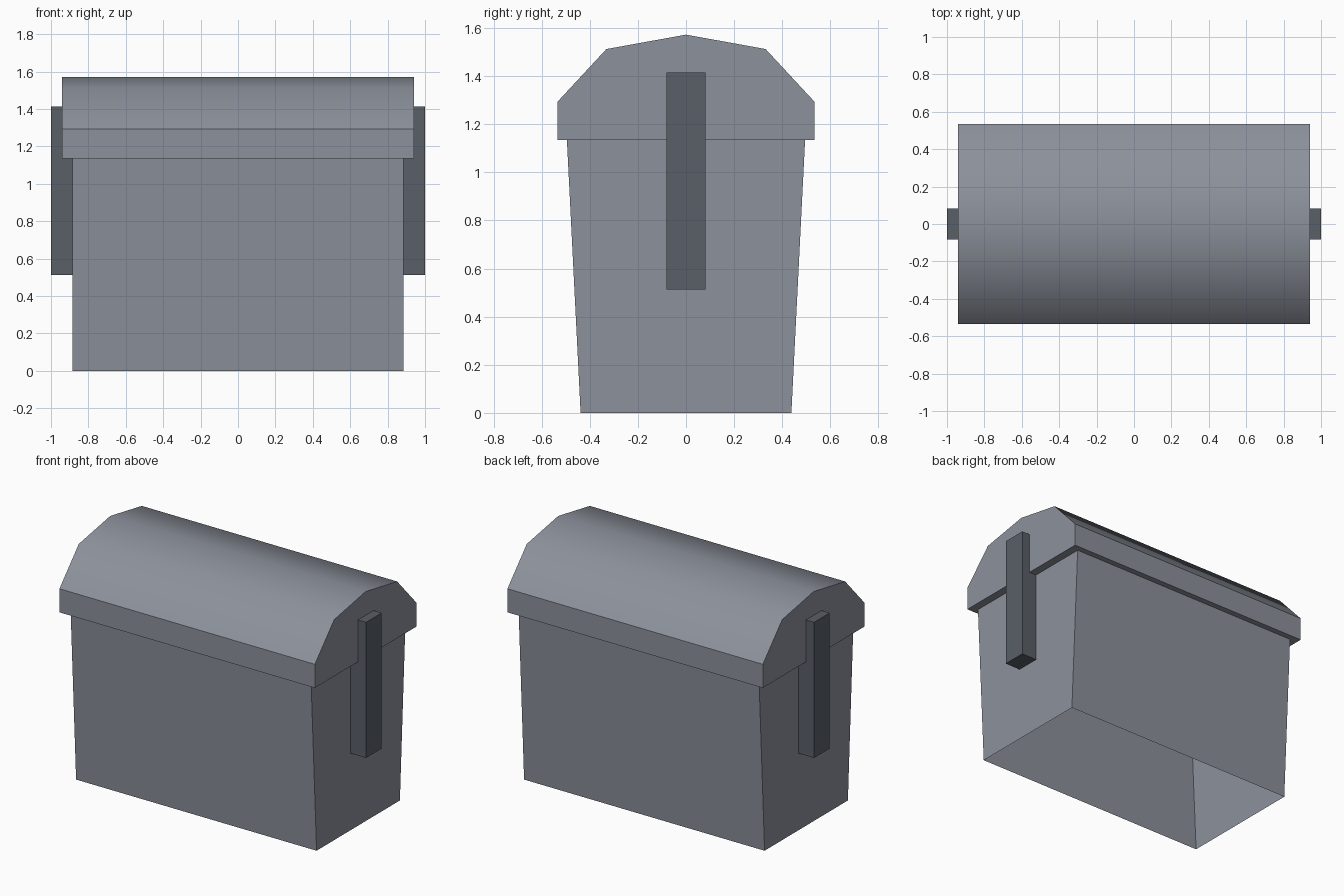
import bpy, bmesh, math

if "Cube" in bpy.data.objects:
    bpy.data.objects.remove(bpy.data.objects["Cube"])


def material(name, rgb):
    m = bpy.data.materials.new(name)
    m.diffuse_color = (*rgb, 1.0)
    m.use_nodes = True
    m.node_tree.nodes["Principled BSDF"].inputs["Base Color"].default_value = m.diffuse_color
    return m


GREY = material("blue_grey", (0.262, 0.283, 0.328))
DARK = material("dark_grey", (0.100, 0.114, 0.136))


def finish(bm, name, mat, smooth=False):
    bmesh.ops.recalc_face_normals(bm, faces=bm.faces)
    mesh = bpy.data.meshes.new(name)
    bm.to_mesh(mesh)
    bm.free()
    mesh.materials.append(mat)
    ob = bpy.data.objects.new(name, mesh)
    bpy.context.collection.objects.link(ob)
    if smooth:
        bpy.context.view_layer.objects.active = ob
        ob.select_set(True)
        bpy.ops.object.shade_smooth_by_angle(angle=math.radians(40))
        ob.select_set(False)
    return ob


def ring(bm, hx, hy, z):
    return [bm.verts.new((sx * hx, sy * hy, z))
            for sx, sy in ((-1, -1), (1, -1), (1, 1), (-1, 1))]


def bridge(bm, a, b):
    for i in range(len(a)):
        j = (i + 1) % len(a)
        bm.faces.new((a[i], a[j], b[j], b[i]))


BODY_X, BODY_Y, RIM_Z = 0.885, 0.495, 1.135
LID_X, LID_Y = 0.94, 0.535

# Body: four tapered walls, open underneath, with the ledge under the lid
bm = bmesh.new()
bottom = ring(bm, BODY_X, 0.438, 0.0)
top = ring(bm, BODY_X, BODY_Y, RIM_Z)
bridge(bm, bottom, top)
bridge(bm, top, ring(bm, LID_X, LID_Y, RIM_Z))
finish(bm, "body", GREY)

# Lid: faceted arch profile run along x, open towards the body
half = [(LID_Y, RIM_Z), (LID_Y, 1.292), (0.331, 1.512)]
profile = [(-y, z) for y, z in half] + [(0, 1.572)] + half[::-1]
bm = bmesh.new()
left, right = ([bm.verts.new((s * LID_X, y, z)) for y, z in profile]
               for s in (-1, 1))
for i in range(len(profile) - 1):
    bm.faces.new((left[i], left[i + 1], right[i + 1], right[i]))
bm.faces.new(left)
bm.faces.new(right)
finish(bm, "lid", GREY, smooth=True)

# Handles: an upright bar on each end
for side, s in (("left", -1), ("right", 1)):
    bm = bmesh.new()
    bmesh.ops.create_cube(bm, size=1)
    for v in bm.verts:
        v.co.x = s * (1.0 if v.co.x > 0 else BODY_X)
        v.co.y *= 0.164
        v.co.z = 1.414 if v.co.z > 0 else 0.512
    finish(bm, side + "_handle", DARK)
